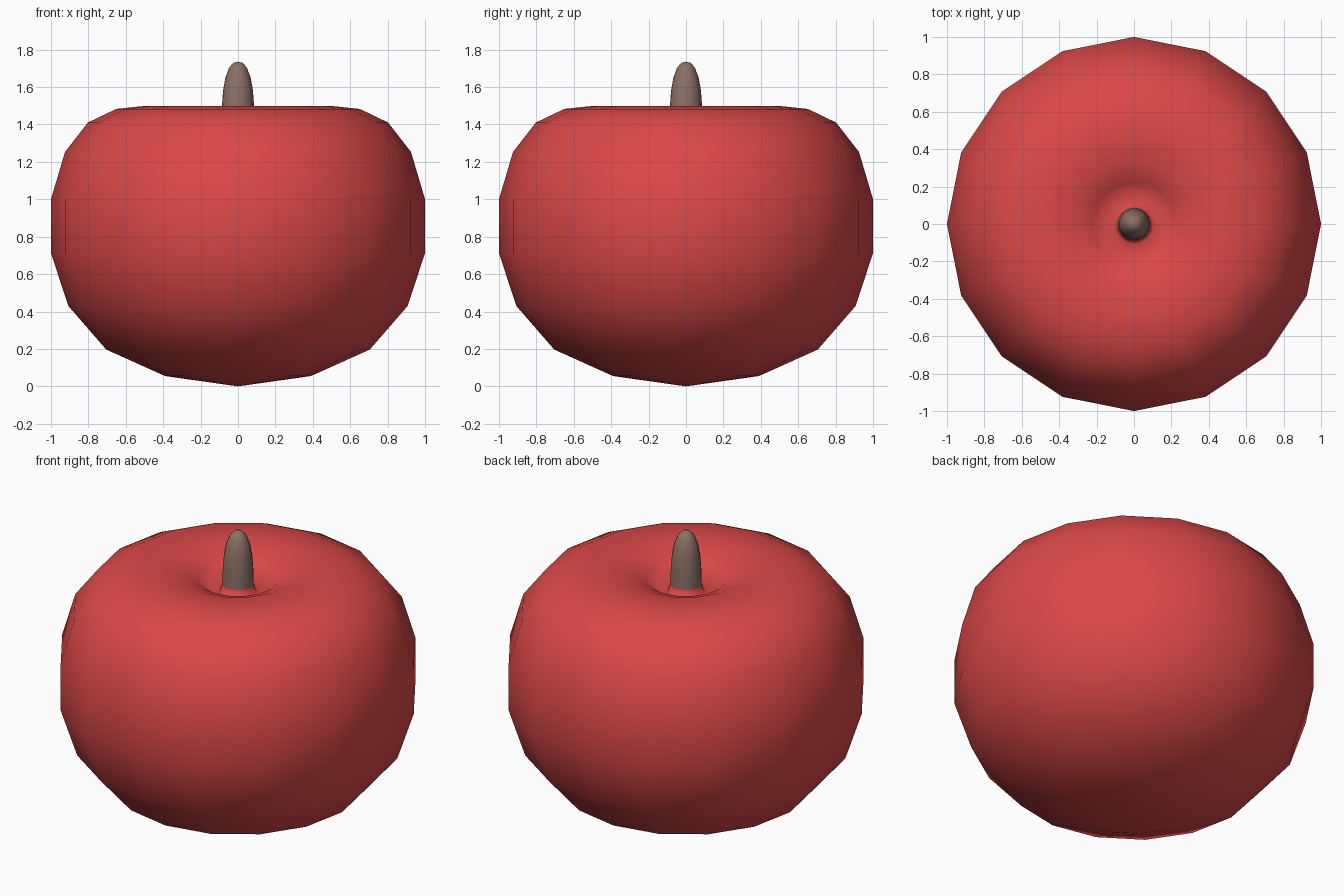
import bpy, bmesh, math

if "Cube" in bpy.data.objects:
    bpy.data.objects.remove(bpy.data.objects["Cube"])

SIDES = 16


def material(name, rgb):
    m = bpy.data.materials.new(name)
    m.diffuse_color = (*rgb, 1)
    m.use_nodes = True
    m.node_tree.nodes["Principled BSDF"].inputs["Base Color"].default_value = m.diffuse_color
    return m


red = material("apple red", (0.71, 0.065, 0.065))
brown = material("stem brown", (0.266, 0.165, 0.13))


def lathe(name, profile, mat):
    """Spin a (radius, z) profile, listed bottom to top, round the z axis."""
    bm = bmesh.new()
    rings = []
    for r, z in profile:
        if r == 0:
            rings.append([bm.verts.new((0, 0, z))])
        else:
            angles = [2 * math.pi * i / SIDES for i in range(SIDES)]
            rings.append([bm.verts.new((r * math.cos(a), r * math.sin(a), z)) for a in angles])
    for low, high in zip(rings, rings[1:]):
        for i in range(SIDES):
            j = (i + 1) % SIDES
            if len(low) == 1:
                face = (low[0], high[j], high[i])
            elif len(high) == 1:
                face = (low[i], low[j], high[0])
            else:
                face = (low[i], low[j], high[j], high[i])
            bm.faces.new(face).smooth = True
    mesh = bpy.data.meshes.new(name)
    bm.to_mesh(mesh)
    bm.free()
    mesh.materials.append(mat)
    ob = bpy.data.objects.new(name, mesh)
    bpy.context.collection.objects.link(ob)
    return ob


# Fruit body, dimpled at the top with a small collar round the stem
lathe("apple_body", [
    (0, 0), (0.39, 0.055), (0.705, 0.197), (0.907, 0.43), (1, 0.712), (1, 1.0),
    (0.925, 1.253), (0.803, 1.41), (0.652, 1.483), (0.49, 1.5), (0.34, 1.483),
    (0.225, 1.437), (0.108, 1.345), (0.087, 1.41)], red)

# Stem with rounded tip
lathe("stem", [
    (0.087, 1.41), (0.086, 1.5), (0.08, 1.58), (0.068, 1.65),
    (0.047, 1.705), (0.024, 1.73), (0, 1.736)], brown)
